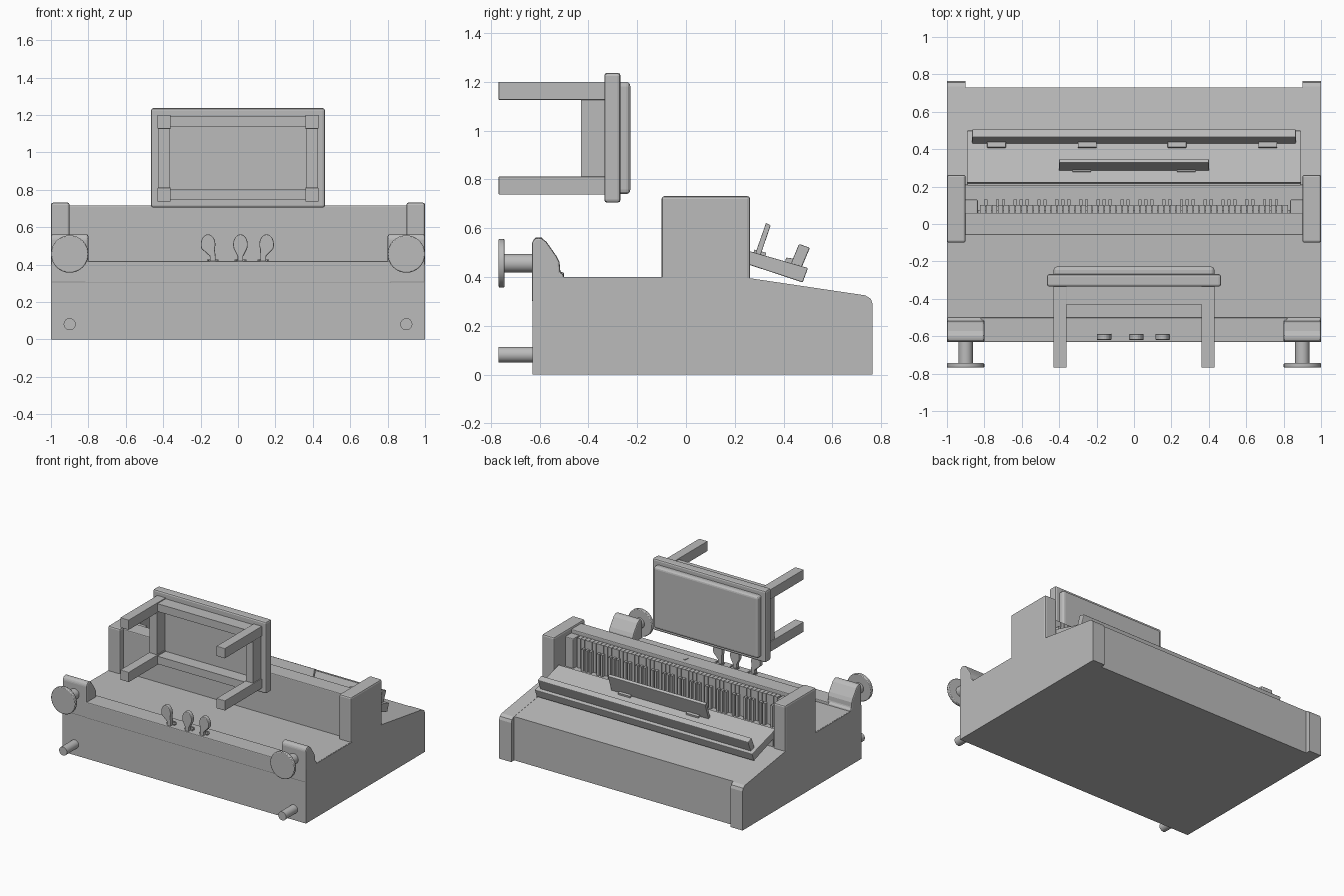
import bpy, bmesh, math
from mathutils import Matrix

cube = bpy.data.objects.get("Cube")
if cube:
    bpy.data.objects.remove(cube, do_unlink=True)

grey = bpy.data.materials.new("plain grey")
grey.use_nodes = True
COLOUR = (0.5, 0.5, 0.5, 1)
grey.diffuse_color = COLOUR
grey.node_tree.nodes["Principled BSDF"].inputs["Base Color"].default_value = COLOUR


def finish(name, bm, bevel=0, segments=2, smooth=False):
    bmesh.ops.recalc_face_normals(bm, faces=bm.faces[:])
    mesh = bpy.data.meshes.new(name)
    bm.to_mesh(mesh)
    bm.free()
    mesh.materials.append(grey)
    ob = bpy.data.objects.new(name, mesh)
    bpy.context.collection.objects.link(ob)
    if bevel:
        mod = ob.modifiers.new("Bevel", "BEVEL")
        mod.width, mod.segments, mod.limit_method = bevel, segments, "ANGLE"
    if smooth:
        bpy.ops.object.select_all(action="DESELECT")
        ob.select_set(True)
        bpy.context.view_layer.objects.active = ob
        bpy.ops.object.shade_smooth_by_angle(angle=math.radians(35))
    return ob


def add_box(bm, x, y, z):
    spans = (x, y, z)
    size = Matrix.Diagonal([b - a for a, b in spans] + [1])
    mid = Matrix.Translation([(a + b) / 2 for a, b in spans])
    bmesh.ops.create_cube(bm, size=1, matrix=mid @ size)


def box(name, x, y, z, bevel=0.0, segments=2):
    bm = bmesh.new()
    add_box(bm, x, y, z)
    return finish(name, bm, bevel, segments)


def extrude_profile(name, points, start, end, axis="x", bevel=0.0):
    """Profile in (y, z) pushed along x, or in (x, z) pushed along y."""
    bm = bmesh.new()
    place = (lambda p: (start, *p)) if axis == "x" else (lambda p: (p[0], start, p[1]))
    face = bm.faces.new([bm.verts.new(place(p)) for p in points])
    grown = bmesh.ops.extrude_face_region(bm, geom=[face])["geom"]
    move = (end - start, 0, 0) if axis == "x" else (0, end - start, 0)
    bmesh.ops.translate(bm, vec=move, verts=[v for v in grown if isinstance(v, bmesh.types.BMVert)])
    return finish(name, bm, bevel)


def rod(name, x, z, radius, y0, y1, bevel=0.0):
    bm = bmesh.new()
    place = Matrix.Translation((x, (y0 + y1) / 2, z)) @ Matrix.Rotation(math.pi / 2, 4, "X")
    bmesh.ops.create_cone(bm, cap_ends=True, segments=32, radius1=radius, radius2=radius,
                          depth=y1 - y0, matrix=place)
    return finish(name, bm, bevel, smooth=True)


# Case lying on its back
extrude_profile("case", [(-0.63, 0), (0.73, 0), (0.73, 0.325), (0.25, 0.395), (0.25, 0.4), (-0.63, 0.4)], -0.995, 0.995)
box("base_board", (-0.82, 0.82), (-0.632, -0.5), (0.3, 0.42), 0.006)
box("key_slip", (-0.91, 0.91), (-0.06, 0.06), (0.38, 0.717), 0.006)
box("key_bed", (-0.91, 0.91), (0.05, 0.075), (0.38, 0.66))
box("fallboard_rail", (-0.91, 0.91), (0.06, 0.21), (0.38, 0.47), 0.005)
box("fallboard_hinge", (-0.89, 0.89), (0.205, 0.25), (0.38, 0.49))

# Side panels, arms, cheeks and feet on both sides
for side, s in (("left", 1), ("right", -1)):
    def span(a, b):
        return tuple(sorted((s * a, s * b)))
    extrude_profile(side + "_side_panel",
                    [(-0.63, 0), (0.765, 0), (0.765, 0.29), (0.757, 0.311), (0.735, 0.325),
                     (0.25, 0.397), (-0.63, 0.4)], s * 0.9, s)
    box(side + "_arm", span(0.9, 1), (-0.1, 0.263), (0.36, 0.732), 0.012)
    box(side + "_cheek", span(0.835, 0.905), (0.05, 0.13), (0.4, 0.69), 0.006)
    extrude_profile(side + "_toe",
                    [(-0.632, 0.3), (-0.632, 0.54), (-0.62, 0.56), (-0.595, 0.562), (-0.572, 0.545),
                     (-0.53, 0.485), (-0.518, 0.46), (-0.515, 0.42), (-0.5, 0.41), (-0.5, 0.3)],
                    s * 0.8, s, bevel=0.012)
    rod(side + "_foot_stem", s * 0.9, 0.457, 0.038, -0.75, -0.62)
    rod(side + "_foot_disc", s * 0.9, 0.457, 0.1, -0.768, -0.744, 0.005)
    rod(side + "_rear_peg", s * 0.9, 0.082, 0.032, -0.768, -0.62)

# Keyboard
WHITE_COUNT, HALF = 52, 0.825
pitch = 2 * HALF / WHITE_COUNT
whites, blacks = bmesh.new(), bmesh.new()
for i in range(WHITE_COUNT):
    x = -HALF + i * pitch
    add_box(whites, (x + 0.0015, x + pitch - 0.0015), (0.06, 0.102), (0.44, 0.69))
    if i and i % 7 in (0, 1, 3, 4, 6):
        add_box(blacks, (x - 0.009, x + 0.009), (0.09, 0.13), (0.44, 0.63))
finish("white_keys", whites)
finish("black_keys", blacks)

# Raised fallboard with its lip, hinges and music desk
extrude_profile("fallboard", [(0.22, 0.518), (0.5, 0.437), (0.478, 0.378), (0.215, 0.465)], -0.893, 0.893, bevel=0.004)
extrude_profile("fallboard_lip", [(0.428, 0.45), (0.472, 0.435), (0.508, 0.52), (0.463, 0.536)], -0.865, 0.865, bevel=0.005)
extrude_profile("music_desk", [(0.28, 0.485), (0.302, 0.48), (0.347, 0.612), (0.328, 0.622)], -0.4, 0.4, bevel=0.003)
for x in (-0.735, -0.25, 0.23, 0.715):
    extrude_profile("lip_hinge", [(0.405, 0.455), (0.445, 0.445), (0.445, 0.475), (0.41, 0.48)], x - 0.05, x + 0.05, bevel=0.003)
for x in (-0.28, 0.28):
    extrude_profile("desk_hinge", [(0.275, 0.49), (0.325, 0.476), (0.328, 0.5), (0.28, 0.513)], x - 0.05, x + 0.05)

# Lock plate on the key slip
bm = bmesh.new()
bmesh.ops.create_cone(bm, cap_ends=True, segments=24, radius1=1, radius2=1, depth=1,
                      matrix=Matrix.Translation((0, 0, 0.718)) @ Matrix.Diagonal((0.013, 0.024, 0.006, 1)))
finish("lock_plate", bm)

# Pedals: rounded tongues with a stem and an arched guide
for name, stem, centre in (("left_pedal", 0.135, 0.153), ("middle_pedal", 0.013, 0.013), ("right_pedal", -0.135, -0.16)):
    outline = [(stem + 0.015, 0.4), (stem + 0.015, 0.445)]
    for i in range(17):
        a = math.radians(-25 + 230 * i / 16)
        outline.append((centre + 0.039 * math.cos(a), 0.508 + 0.054 * math.sin(a)))
    outline += [(stem - 0.015, 0.445), (stem - 0.015, 0.4)]
    extrude_profile(name, outline, -0.62, -0.588, "y", 0.005)
    bm = bmesh.new()
    ring = []
    for radius in (0.032, 0.024):
        pts = [(stem + radius, -0.6)]
        pts += [(stem + radius * math.cos(math.pi * i / 10), -0.583 + radius * math.sin(math.pi * i / 10)) for i in range(11)]
        pts += [(stem - radius, -0.6)]
        ring.append([bm.verts.new((px, py, 0.428)) for px, py in pts])
    for i in range(len(ring[0]) - 1):
        bm.faces.new((ring[0][i], ring[0][i + 1], ring[1][i + 1], ring[1][i]))
    grown = bmesh.ops.extrude_face_region(bm, geom=bm.faces[:])["geom"]
    bmesh.ops.translate(bm, vec=(0, 0, -0.015), verts=[v for v in grown if isinstance(v, bmesh.types.BMVert)])
    finish(name + "_guide", bm)

# Bench on its side, seat facing the keyboard
box("bench_cushion", (-0.43, 0.43), (-0.29, -0.228), (0.74, 1.2), 0.018, 3)
box("bench_seat", (-0.465, 0.465), (-0.335, -0.268), (0.705, 1.237), 0.012)
for x in (-0.43, 0.36):
    for z in (0.738, 1.126):
        box("bench_leg", (x, x + 0.07), (-0.768, -0.33), (z, z + 0.074), 0.003)
for z in (0.745, 1.135):
    box("bench_long_apron", (-0.37, 0.37), (-0.43, -0.33), (z, z + 0.058))
for x in (-0.424, 0.366):
    box("bench_short_apron", (x, x + 0.058), (-0.43, -0.33), (0.8, 1.135))
